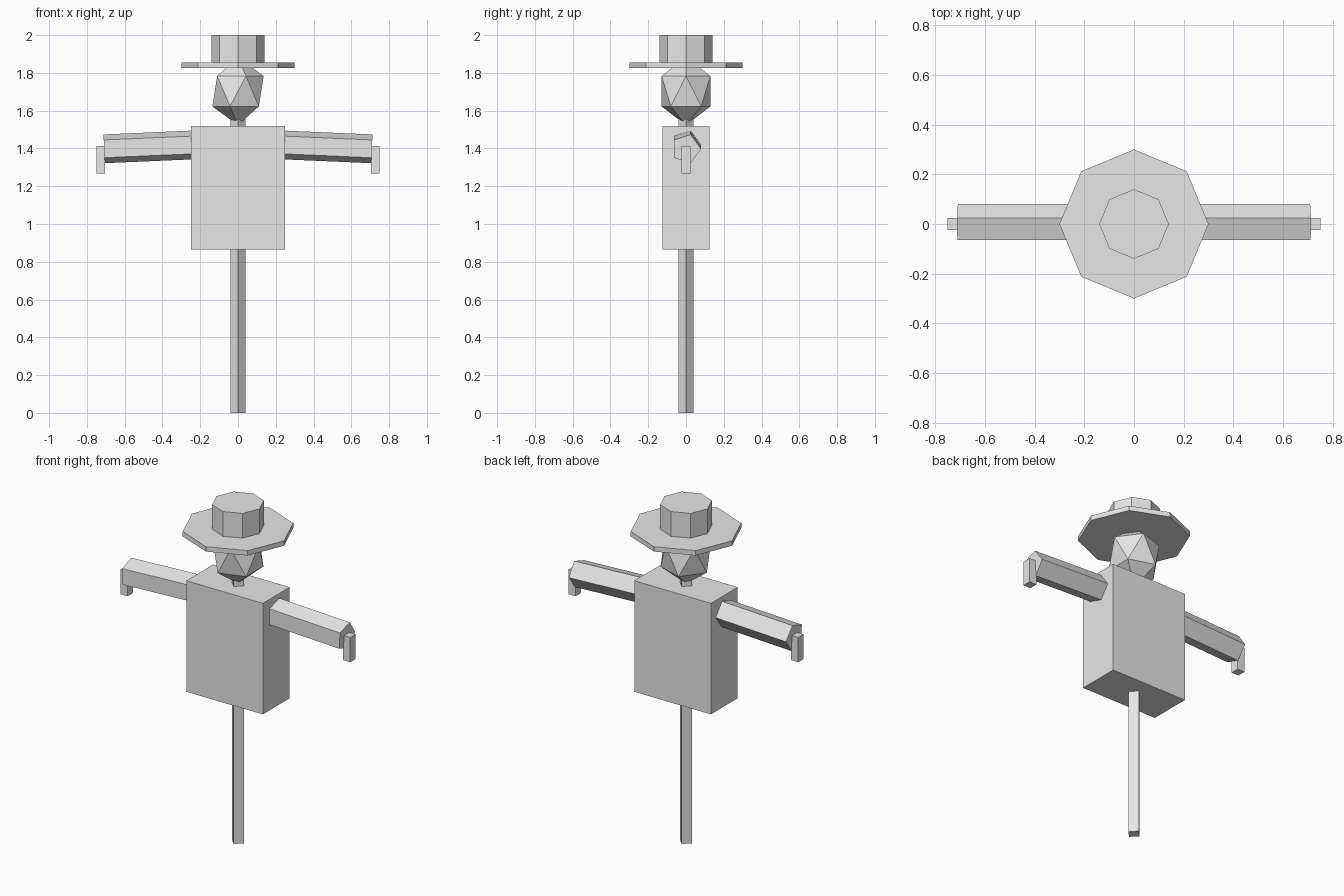
import bpy, math

if "Cube" in bpy.data.objects:
    bpy.data.objects.remove(bpy.data.objects["Cube"])

straw = bpy.data.materials.new("plain_grey")
straw.diffuse_color = (0.8, 0.8, 0.8, 1.0)
straw.use_nodes = True
straw.node_tree.nodes["Principled BSDF"].inputs["Base Color"].default_value = straw.diffuse_color


def finish(name):
    ob = bpy.context.object
    ob.name = name
    ob.data.materials.append(straw)
    return ob


def box(name, center, size):
    bpy.ops.mesh.primitive_cube_add(size=1, location=center)
    bpy.context.object.scale = size
    return finish(name)


def prism(name, sides, radius, length, center, tilt=0.0):
    bpy.ops.mesh.primitive_cylinder_add(vertices=sides, radius=radius, depth=length,
                                        location=center, rotation=(0, tilt, 0))
    return finish(name)


def upright(name, sides, radius, z0, z1):
    return prism(name, sides, radius, z1 - z0, (0, 0, (z0 + z1) / 2))


# Square pole set cornerwise, its top forms the neck
upright("pole", 4, 0.04, 0.0, 1.6)

# Body
box("torso", (0, 0, 1.192), (0.50, 0.25, 0.655))

# Drooping five-sided arms with hanging hands
for side, label in ((1, "right"), (-1, "left")):
    prism(label + "_arm", 5, 0.08, 0.46, (side * 0.479, 0, 1.408),
          side * math.radians(92.5))
    box(label + "_hand", (side * 0.7265, 0, 1.341), (0.047, 0.05, 0.146))

# Faceted head, stretched upward
bpy.ops.mesh.primitive_ico_sphere_add(subdivisions=1, radius=1, location=(0, 0, 1.703))
bpy.context.object.scale = (0.152, 0.152, 0.18)
finish("head")

# Hat
upright("hat_brim", 8, 0.30, 1.825, 1.854)
upright("hat_crown", 8, 0.14, 1.854, 2.0)
